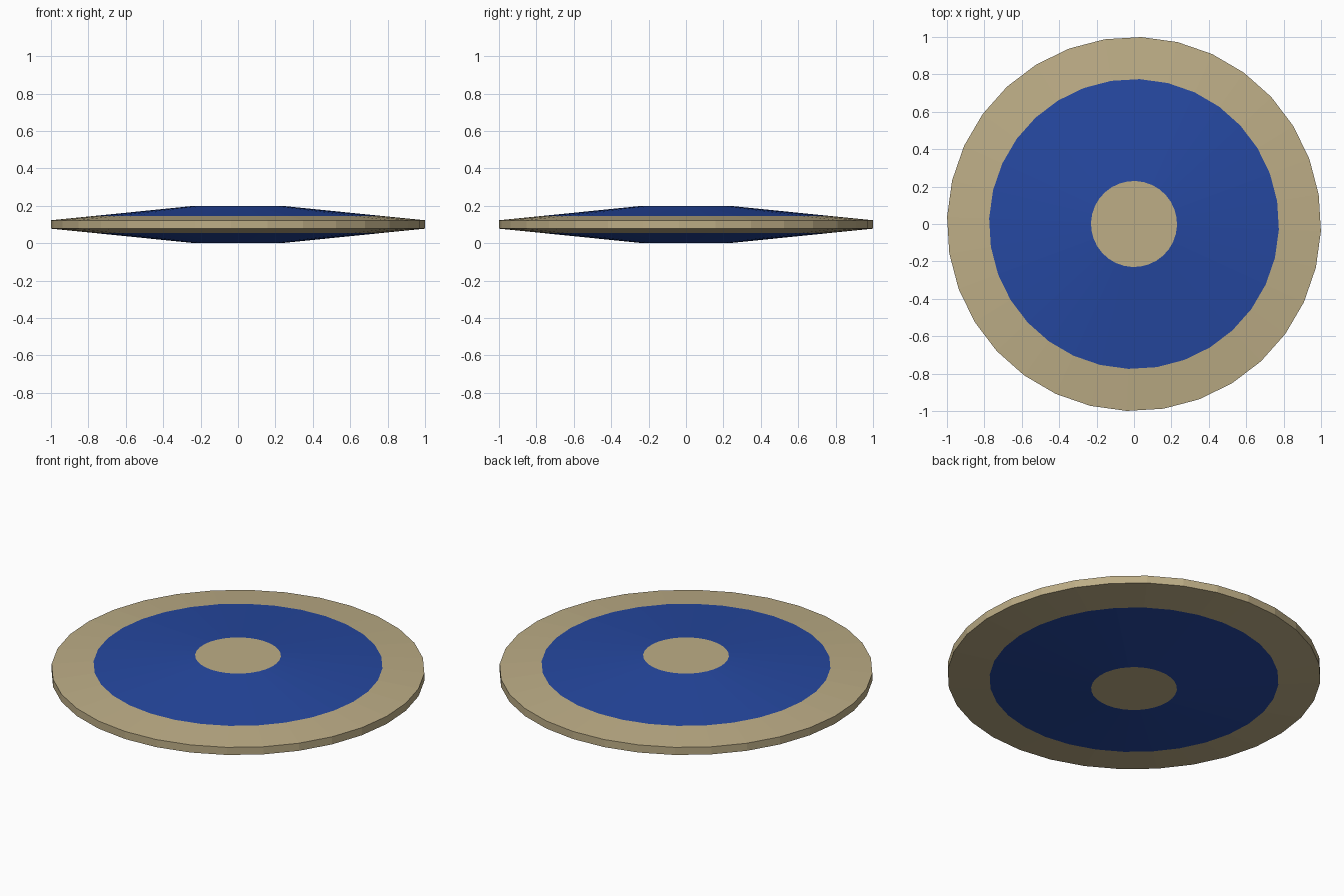
import bpy, bmesh, math

if "Cube" in bpy.data.objects:
    bpy.data.objects.remove(bpy.data.objects["Cube"])

SIDES = 32
TURN = math.radians(-2.2)


def material(name, rgb):
    m = bpy.data.materials.new(name)
    m.diffuse_color = (*rgb, 1.0)
    m.use_nodes = True
    m.node_tree.nodes["Principled BSDF"].inputs["Base Color"].default_value = m.diffuse_color
    return m


# Half profile from bottom centre to top centre: (radius, height)
profile = [(0.23, 0.0), (0.775, 0.055), (1.0, 0.0775),
           (1.0, 0.1225), (0.775, 0.145), (0.23, 0.2)]

bm = bmesh.new()
rings = []
for r, z in profile:
    rings.append([bm.verts.new((r * math.cos(TURN + math.tau * i / SIDES),
                                r * math.sin(TURN + math.tau * i / SIDES), z))
                  for i in range(SIDES)])

# Bands between rings; the two inner sloped bands are blue
for k in range(len(rings) - 1):
    a, b = rings[k], rings[k + 1]
    for i in range(SIDES):
        j = (i + 1) % SIDES
        f = bm.faces.new((a[i], a[j], b[j], b[i]))
        f.material_index = 1 if k in (0, 4) else 0

# Flat hub faces
bm.faces.new(rings[0][::-1])
bm.faces.new(rings[-1])
bmesh.ops.recalc_face_normals(bm, faces=bm.faces)

mesh = bpy.data.meshes.new("disc")
bm.to_mesh(mesh)
bm.free()
mesh.materials.append(material("tan", (0.51, 0.42, 0.24)))
mesh.materials.append(material("royal blue", (0.019, 0.065, 0.356)))
disc = bpy.data.objects.new("disc", mesh)
bpy.context.collection.objects.link(disc)
